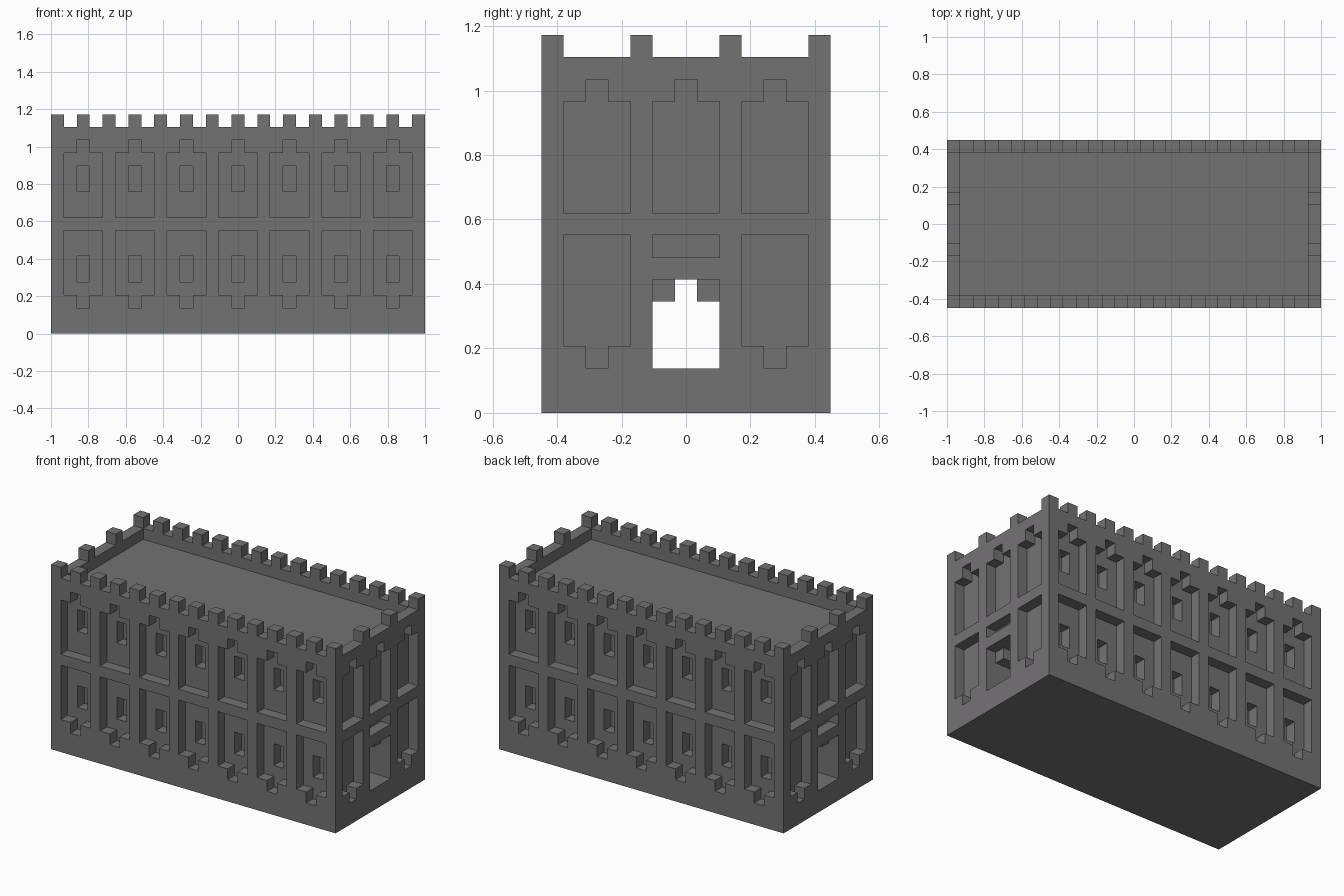
import bpy
import bmesh
from math import radians

cube = bpy.data.objects.get("Cube")
if cube:
    bpy.data.objects.remove(cube, do_unlink=True)

# The building sits on a block module: 29 long, 13 deep, 17 high
LENGTH, DEPTH, ROOF, PARAPET = 29, 13, 15, 16
U = 2 / LENGTH

stone = bpy.data.materials.new("grey stone")
stone.use_nodes = True
stone.diffuse_color = (0.175, 0.17, 0.175, 1)
stone.node_tree.nodes["Principled BSDF"].inputs["Base Color"].default_value = stone.diffuse_color


def slab(name, across, height, start, thick, is_open, along_x):
    """Upright slab of square modules, left out where is_open(u, z), extruded through its thickness."""
    bm = bmesh.new()
    points = {}

    def vert(u, z):
        if (u, z) not in points:
            x, y = (u, start) if along_x else (start, u)
            points[u, z] = bm.verts.new(((x - LENGTH / 2) * U, (y - DEPTH / 2) * U, z * U))
        return points[u, z]

    for u in range(*across):
        for z in range(height):
            if not is_open(u, z):
                bm.faces.new([vert(u, z), vert(u + 1, z), vert(u + 1, z + 1), vert(u, z + 1)])
    result = bmesh.ops.extrude_face_region(bm, geom=bm.faces[:], use_keep_orig=True)
    moved = [g for g in result["geom"] if isinstance(g, bmesh.types.BMVert)]
    offset = (0, thick * U, 0) if along_x else (thick * U, 0, 0)
    bmesh.ops.translate(bm, verts=moved, vec=offset)
    bmesh.ops.recalc_face_normals(bm, faces=bm.faces[:])
    bmesh.ops.dissolve_limit(bm, angle_limit=radians(1), verts=bm.verts[:], edges=bm.edges[:])
    mesh = bpy.data.meshes.new(name)
    bm.to_mesh(mesh)
    bm.free()
    mesh.materials.append(stone)
    obj = bpy.data.objects.new(name, mesh)
    bpy.context.collection.objects.link(obj)


def niche(u, z):
    """Two storeys of niches with a narrow notch below or above."""
    bay = u % 4
    if bay == 0:
        return False
    return 3 <= z < 8 or 9 <= z < 14 or (bay == 2 and z in (2, 14))


def long_facade(u, z):
    return niche(u, z) or (z == PARAPET and u % 2 == 1)


def end_facade(u, z):
    if z == PARAPET:
        return u % 4 != 0
    if 5 <= u < 8 and z < 9:
        return 2 <= z < 6 or z == 7      # doorway and panel above it
    return niche(u, z)


def window(u, z):
    return u % 4 == 2 and (4 <= z < 6 or 11 <= z < 13)


def passage(u, z):
    return 5 <= u < 8 and 2 <= z < 5 or (u == 6 and z == 5)


# Body with the stepped passage running through it from end to end
slab("body", (2, DEPTH - 2), ROOF, 1, LENGTH - 2, passage, False)

# Long sides: niche layer with battlements, and window layer behind it
for side, outer, inner in (("front", 0, 1), ("back", DEPTH - 1, DEPTH - 2)):
    slab(side + "_facade", (0, LENGTH), PARAPET + 1, outer, 1, long_facade, True)
    slab(side + "_window_wall", (1, LENGTH - 1), ROOF, inner, 1, window, True)

# Short ends, fitted between the corner piers
for side, outer in (("right", 0), ("left", LENGTH - 1)):
    slab(side + "_end_facade", (1, DEPTH - 1), PARAPET + 1, outer, 1, end_facade, False)
